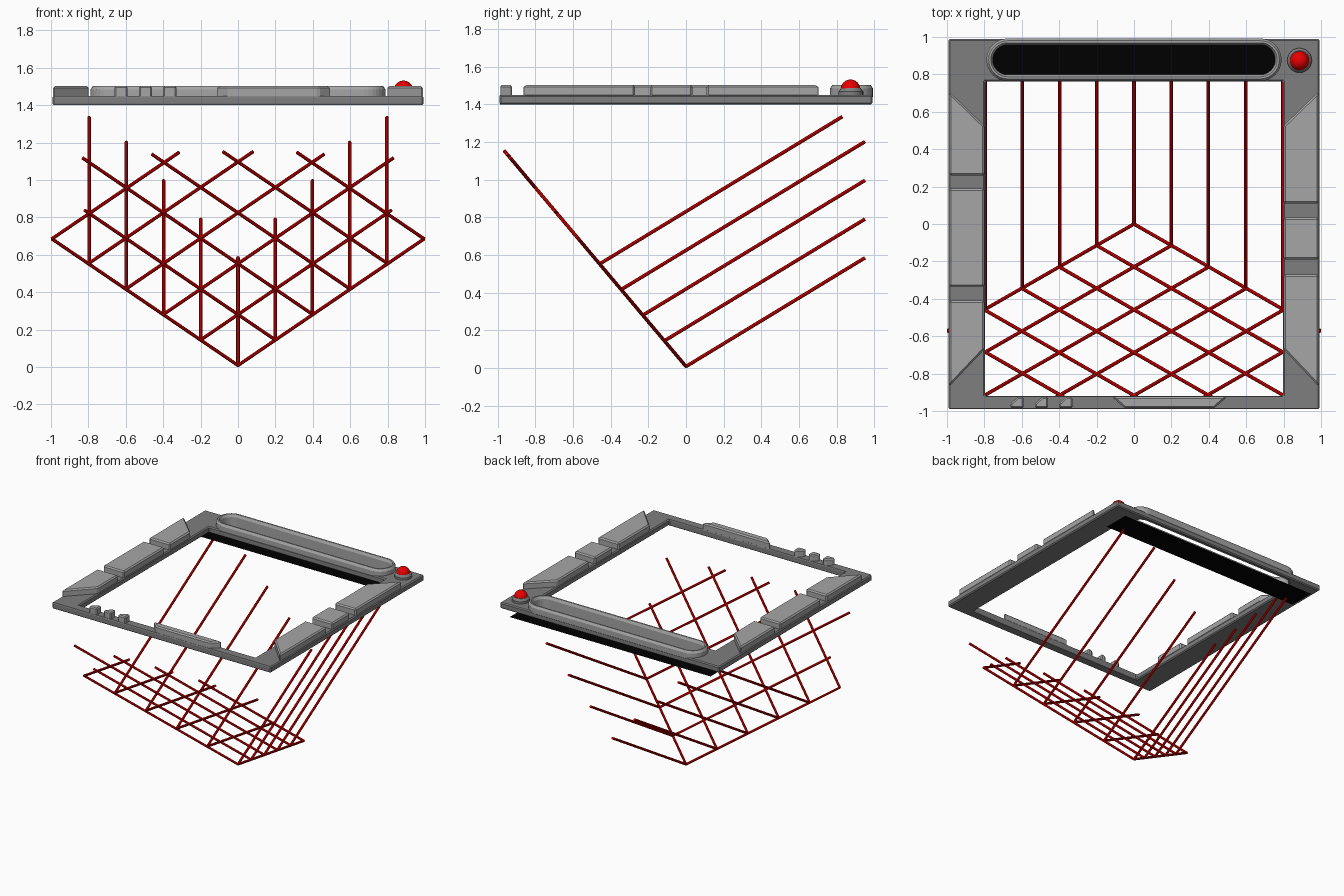
import bpy, bmesh, math
from mathutils import Vector

if "Cube" in bpy.data.objects:
    bpy.data.objects.remove(bpy.data.objects["Cube"])

def material(name, rgb):
    m = bpy.data.materials.new(name)
    m.diffuse_color = (*rgb, 1)
    m.use_nodes = True
    m.node_tree.nodes["Principled BSDF"].inputs["Base Color"].default_value = m.diffuse_color
    return m

DARK = material("dark_grey", (0.21, 0.21, 0.21))
LIGHT = material("light_grey", (0.38, 0.38, 0.38))
BLACK = material("black", (0, 0, 0))
RED = material("red", (0.8, 0, 0))

def finish(name, bm, mat, bevel=0):
    bmesh.ops.recalc_face_normals(bm, faces=bm.faces)
    me = bpy.data.meshes.new(name)
    bm.to_mesh(me)
    bm.free()
    ob = bpy.data.objects.new(name, me)
    bpy.context.collection.objects.link(ob)
    if mat:
        me.materials.append(mat)
    if bevel:
        b = ob.modifiers.new("bevel", 'BEVEL')
        b.width, b.segments, b.limit_method = bevel, 1, 'ANGLE'
    return ob

def loft(name, rings, mat, caps=True, closed=False, bevel=0):
    """Skin a list of equal-length point rings."""
    bm = bmesh.new()
    vs = [[bm.verts.new(p) for p in r] for r in rings]
    n = len(vs[0])
    pairs = list(zip(vs, vs[1:])) + ([(vs[-1], vs[0])] if closed else [])
    for a, b in pairs:
        for i in range(n):
            j = (i + 1) % n
            bm.faces.new((a[i], a[j], b[j], b[i]))
    if caps and not closed:
        bm.faces.new(vs[0])
        bm.faces.new(vs[-1])
    return finish(name, bm, mat, bevel)

def prism(name, pts, z0, z1, mat, bevel=0):
    return loft(name, [[(x, y, z) for x, y in pts] for z in (z0, z1)], mat, bevel=bevel)

def rect(x0, x1, y0, y1):
    return [(x0, y0), (x1, y0), (x1, y1), (x0, y1)]

def stadium(r, half=0.675, cy=0.878, n=16):
    pts = []
    for s, start in ((1, -math.pi / 2), (-1, math.pi / 2)):
        for i in range(n + 1):
            a = start + math.pi * i / n
            pts.append((s * half + r * math.cos(a), cy + r * math.sin(a)))
    return pts

# Base frame with window opening and slot
frame = prism("frame_base", rect(-.993, .993, -.99, .99), 1.40, 1.45, DARK)
for name, pts in (("opening_cutter", rect(-.797, .797, -.92, .762)),
                  ("slot_cutter", stadium(.082))):
    cutter = prism(name, pts, 1.3, 1.6, None)
    cutter.hide_render = True
    cutter.hide_viewport = True
    cutter.display_type = 'WIRE'
    mod = frame.modifiers.new(name, 'BOOLEAN')
    mod.operation, mod.solver, mod.object = 'DIFFERENCE', 'EXACT', cutter
bev = frame.modifiers.new("bevel", 'BEVEL')
bev.width, bev.segments, bev.limit_method = .008, 1, 'ANGLE'
bev.angle_limit = math.radians(50)

# Raised side panels, split by grooves, with diagonal outer ends
def side_panels(side, cuts, label):
    xi, xo = side * .799, side * .989
    edges = [(-.67, -.87)] + [(c, c) for c in cuts] + [(.525, .71)]
    for k in range(0, len(edges), 2):
        (i0, o0), (i1, o1) = edges[k], edges[k + 1]
        prism(f"{label}_panel_{k // 2 + 1}", [(xi, i0), (xo, o0), (xo, o1), (xi, i1)],
              1.44, 1.502, LIGHT, .01)

side_panels(1, (-.27, -.19, .035, .11), "right")
side_panels(-1, (-.41, -.335, .19, .26), "left")

# Front bar: long plate and three small blocks
prism("front_plate", [(-.05, -.985), (.43, -.985), (.50, -.922), (-.12, -.922)],
      1.44, 1.502, LIGHT, .01)
for k in range(3):
    x = -.66 + .13 * k
    prism(f"front_block_{k + 1}", [(x, -.985), (x + .07, -.985), (x + .07, -.924),
          (x + .04, -.924), (x, -.96)], 1.44, 1.502, LIGHT, .008)

# Slot surround and the black plate hanging beneath it
section = [(.114, 1.44), (.114, 1.484), (.102, 1.502), (.091, 1.502), (.08, 1.48), (.08, 1.40)]
loft("slot_surround", [[(x, y, z) for x, y in stadium(r)] for r, z in section],
     LIGHT, closed=True)
bm = bmesh.new()
bm.faces.new([bm.verts.new((x, y, 1.347)) for x, y in rect(-.91, .91, .766, .982)])
finish("black_plate", bm, BLACK)

# Red button in its collar
def disc(r, z, n=24):
    return [(.885 + r * math.cos(2 * math.pi * i / n),
             .875 + r * math.sin(2 * math.pi * i / n), z) for i in range(n)]

loft("button_collar", [disc(.066, 1.44), disc(.066, 1.468), disc(.052, 1.486)], DARK)
bpy.ops.mesh.primitive_uv_sphere_add(segments=24, ring_count=12, radius=.052,
                                     location=(.885, .873, 1.480))
button = bpy.context.object
button.name = "red_button"
button.data.materials.append(RED)
bpy.ops.object.shade_smooth()

# Red grid: thin rods
def rods(name, lines, r=.0095, n=8):
    bm = bmesh.new()
    for a, b in lines:
        a, b = Vector(a), Vector(b)
        rot = (b - a).to_track_quat('Z', 'Y')
        off = [rot @ Vector((r * math.cos(2 * math.pi * i / n),
                             r * math.sin(2 * math.pi * i / n), 0)) for i in range(n)]
        va = [bm.verts.new(a + o) for o in off]
        vb = [bm.verts.new(b + o) for o in off]
        for i in range(n):
            j = (i + 1) % n
            bm.faces.new((va[i], va[j], vb[j], vb[i]))
        bm.faces.new(va)
        bm.faces.new(vb)
    finish(name, bm, RED)

def on_plane(x, run, s):
    """Point reached from the lower edge at x after running sideways."""
    d = x + run
    return (s * (x - run), -.573 * d, .009 + .68 * d)

# Crossing lines on the sloping front plane
cross = []
for s in (1, -1):
    cross.append(((0, 0, .009), on_plane(.995, 0, s)))
    for x, run in ((.2, 1.02), (.4, 1.23), (.6, 1.06), (.8, .88), (.995, .68)):
        cross.append((on_plane(x, 0, s), on_plane(x, run, s)))
rods("sloping_cross_grid", cross)

# Parallel lines rising to the back
back = []
for k in range(-4, 5):
    x, y, z = on_plane(abs(k) * .2, 0, 1 if k >= 0 else -1)
    x *= .995
    end = .95 if abs(k) < 4 else .83
    back.append(((x, y, z), (x, end, z + .607 * (end - y))))
rods("rising_back_lines", back)
